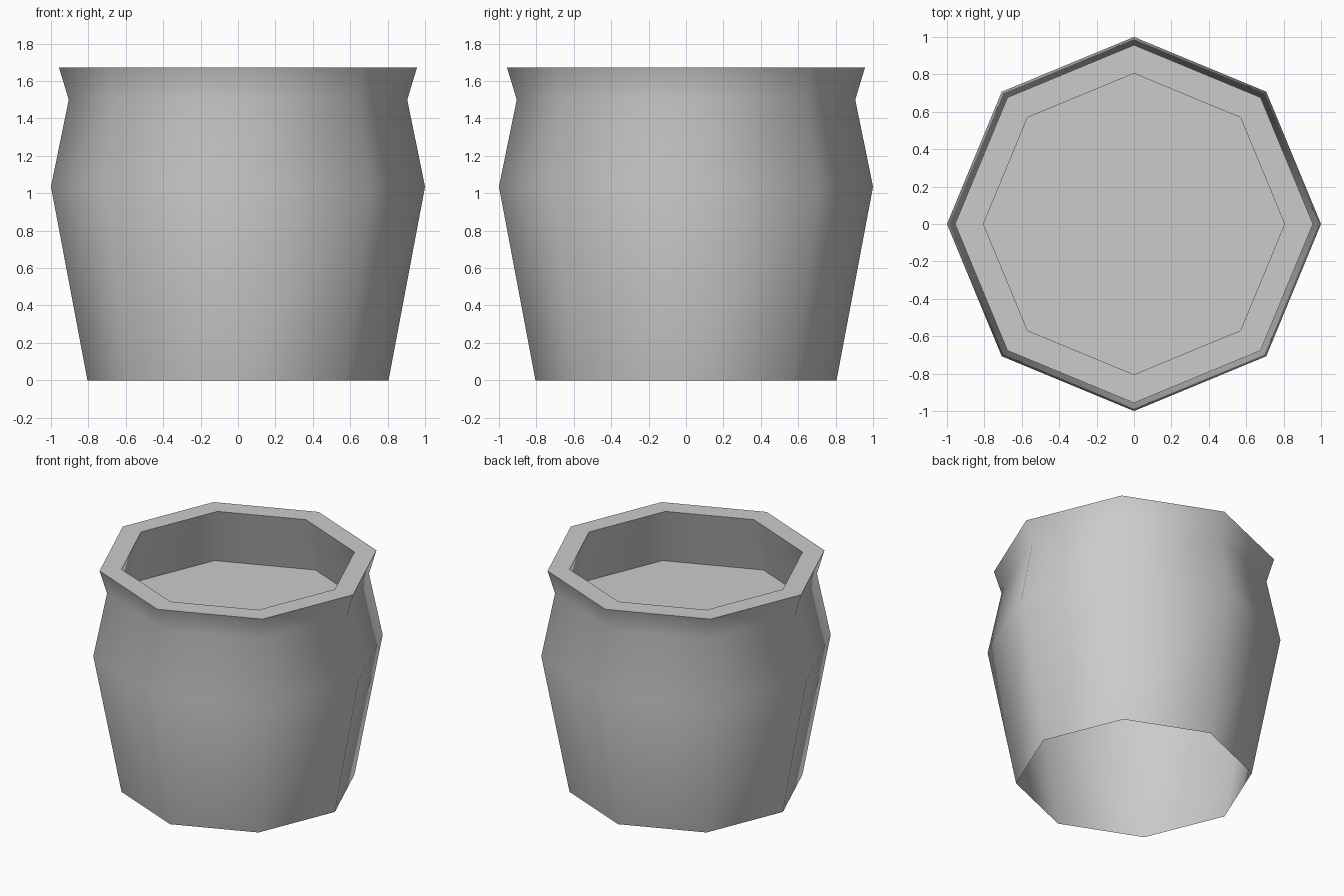
import bpy, bmesh, math

if "Cube" in bpy.data.objects:
    bpy.data.objects.remove(bpy.data.objects["Cube"], do_unlink=True)

SIDES = 8

# Single clay colour
clay = bpy.data.materials.new("grey_clay")
clay.use_nodes = True
colour = (0.6, 0.6, 0.6, 1)
clay.diffuse_color = colour
clay.node_tree.nodes["Principled BSDF"].inputs["Base Color"].default_value = colour

# Profile (radius, height): open foot, belly, neck, flared lip, inner wall
profile = [(0.805, 0), (1, 1.035), (0.905, 1.5), (0.957, 1.672),
           (0.805, 1.672), (0.92, 1.25)]

bm = bmesh.new()
rings = []
for radius, height in profile:
    angles = [math.tau * i / SIDES for i in range(SIDES)]
    rings.append([bm.verts.new((radius * math.cos(a), radius * math.sin(a), height))
                  for a in angles])

# Walls and lip
for low, high in zip(rings, rings[1:]):
    for i in range(SIDES):
        j = (i + 1) % SIDES
        bm.faces.new((low[i], low[j], high[j], high[i]))

# Raised inner floor
bm.faces.new(rings[-1])

mesh = bpy.data.meshes.new("pot")
bm.to_mesh(mesh)
bm.free()
mesh.materials.append(clay)
pot = bpy.data.objects.new("pot", mesh)
bpy.context.collection.objects.link(pot)

# Soft sides with crisp lip and floor edges
bpy.ops.object.select_all(action='DESELECT')
pot.select_set(True)
bpy.context.view_layer.objects.active = pot
bpy.ops.object.shade_smooth_by_angle(angle=math.radians(60))
